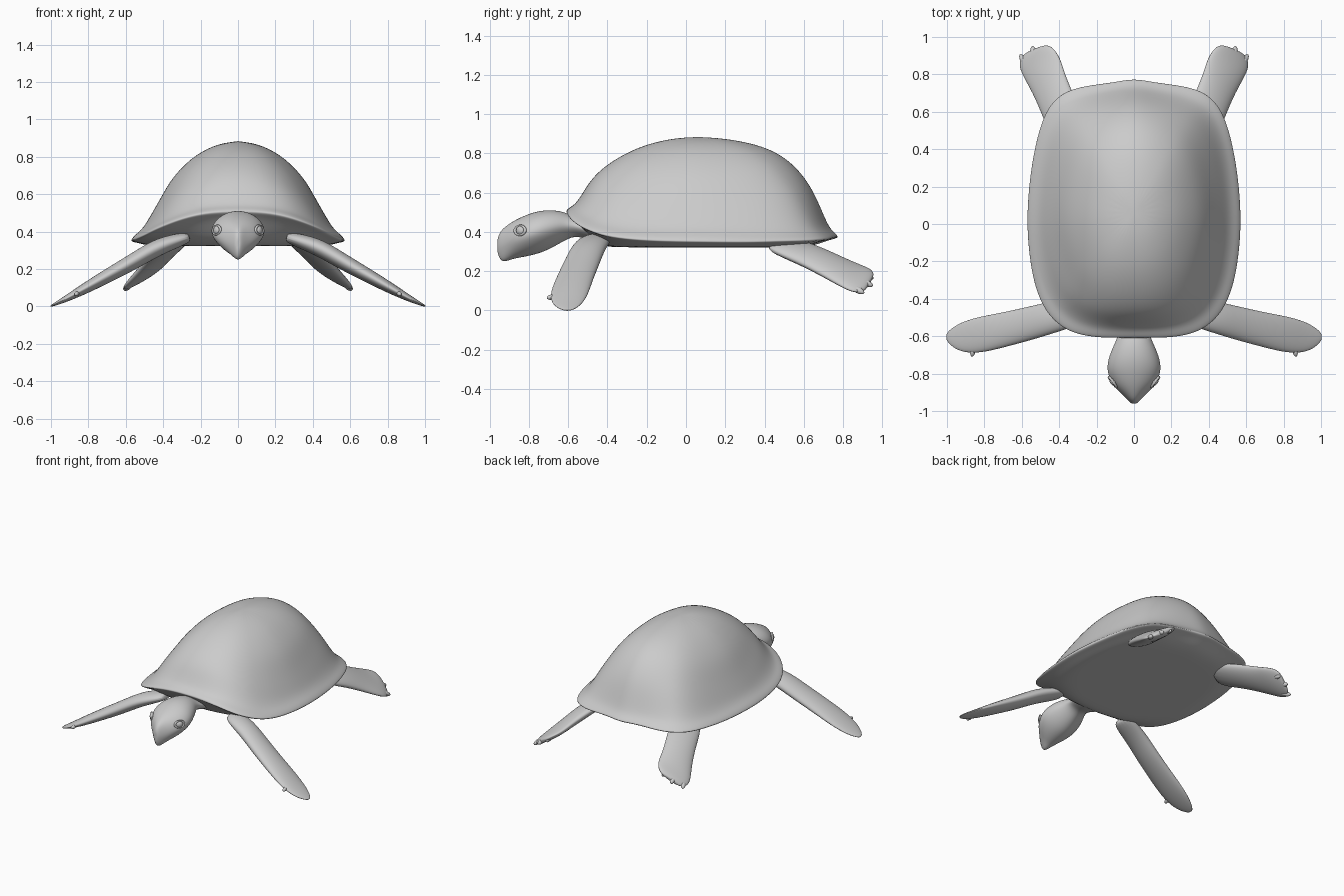
import bpy, bmesh, math
from mathutils import Vector as V

if "Cube" in bpy.data.objects:
    bpy.data.objects.remove(bpy.data.objects["Cube"])


def finish(name, bm, mirror=False, level=2):
    bmesh.ops.recalc_face_normals(bm, faces=bm.faces)
    me = bpy.data.meshes.new(name)
    bm.to_mesh(me)
    bm.free()
    ob = bpy.data.objects.new(name, me)
    bpy.context.collection.objects.link(ob)
    for p in me.polygons:
        p.use_smooth = True
    if mirror:
        ob.modifiers.new("mirror", "MIRROR").use_mirror_merge = False
    if level:
        sub = ob.modifiers.new("smooth", "SUBSURF")
        sub.levels = sub.render_levels = level
    return ob


def skin(bm, rings, ends):
    """Join rings of points with quads and close both ends with fans."""
    rows = [[bm.verts.new(p) for p in r] for r in rings]
    n = len(rows[0])
    for a, b in zip(rows, rows[1:]):
        for i in range(n):
            j = (i + 1) % n
            bm.faces.new((a[i], a[j], b[j], b[i]))
    for row, e in zip((rows[0], rows[-1]), ends):
        c = bm.verts.new(e)
        for i in range(n):
            bm.faces.new((row[i], row[(i + 1) % n], c))


def loft(name, sections, pinch=0.0, mirror=False, n=16):
    """Sections: centre, half-width vector, half-thickness vector."""
    bm = bmesh.new()
    rings = []
    for c, a, b in sections:
        ring = []
        for i in range(n):
            t = 2 * math.pi * i / n
            w = math.cos(t) * (1 - pinch * max(0, -math.sin(t)))
            ring.append(V(c) + V(a) * w + V(b) * math.sin(t))
        rings.append(ring)
    skin(bm, rings, (sections[0][0], sections[-1][0]))
    return finish(name, bm, mirror)


# Shell: rim outline (x, y, z), front to back on one side
half = [(0, -.61, .512), (.1, -.61, .51), (.2, -.608, .50), (.3, -.592, .475),
        (.38, -.558, .445), (.45, -.498, .415), (.505, -.41, .385), (.545, -.28, .368),
        (.566, -.12, .36), (.573, .02, .358), (.565, .18, .356), (.543, .35, .355),
        (.51, .5, .36), (.465, .62, .362), (.395, .697, .368), (.3, .732, .37),
        (.2, .747, .378), (.1, .76, .382), (0, .78, .38)]
rim = half + [(-x, y, z) for x, y, z in half[-2:0:-1]]
CY, TOP, BELLY = .06, .885, .322
steps = [1, .97, .93, .88, .82, .74, .64, .52, .38, .2]
side = [0, .04, .075, .13, .24, .39, .59, .74, .87, .965]
front = [0, .04, .085, .22, .40, .55, .68, .80, .90, .975]
rear = [0, .035, .10, .27, .46, .63, .77, .87, .935, .98]


def shell_ring(s, k=None, drop=0.0):
    ring = []
    for x, y, z in rim:
        dy = y - CY
        u, v = x / .573, dy / (.67 if dy < 0 else .72)
        r = math.hypot(u, v)
        f = s * (1 + (r - 1) * (.2 + .8 * s ** 4)) / r if s < 1 else 1
        if k is None:                       # underside
            h = z + (BELLY - z) * drop - .012
            h = max(h, BELLY)
        else:                               # dome
            w = (v / r) ** 2
            end = front[k] if dy < 0 else rear[k]
            h = z + (TOP - z) * (side[k] * (1 - w) + end * w)
        ring.append((x * f, CY + dy * f, h))
    return ring


bm = bmesh.new()
under = [(.3, 1), (.6, 1), (.72, .92), (.83, .65), (.94, .15), (.999, 0)]
rings = [shell_ring(s, None, d) for s, d in under]
rings += [shell_ring(s, k) for k, s in enumerate(steps)]
skin(bm, rings, ((0, CY, BELLY), (0, CY, TOP)))
finish("shell", bm)

# Head and neck: y, bottom z, top z, half width
head = [(-.38, .33, .45, .15), (-.50, .36, .452, .11), (-.56, .38, .475, .085),
        (-.61, .36, .50, .092), (-.66, .33, .512, .118), (-.72, .298, .514, .142),
        (-.78, .28, .502, .151), (-.84, .268, .478, .13), (-.88, .262, .457, .10),
        (-.92, .246, .43, .057), (-.945, .252, .405, .032), (-.96, .29, .37, .014)]
loft("head_and_neck", [((0, y, (a + b) / 2), (w, 0, 0), (0, 0, (b - a) / 2))
                       for y, a, b, w in head], pinch=.28)

# Front flippers: x, y, half chord, z, half thickness
flip = [(.26, -.45, .08, .37, .03), (.42, -.495, .088, .325, .046), (.55, -.53, .093, .245, .044),
        (.70, -.567, .096, .162, .037), (.82, -.592, .10, .095, .029),
        (.91, -.604, .086, .046, .018), (.97, -.606, .055, .016, .010), (1.003, -.604, .02, .001, .004)]
loft("front_flipper", [((x, y, z), (0, -c, 0), (t * .3, 0, t)) for x, y, c, z, t in flip],
     mirror=True)

# Rear flippers: centre, half chord vector, half thickness
back = [((.33, .45, .345), (.09, -.05, -.03), .035), ((.40, .62, .285), (.085, -.055, -.035), .043),
        ((.455, .75, .22), (.086, -.05, -.045), .037), ((.50, .85, .17), (.108, -.04, -.06), .03),
        ((.525, .905, .15), (.092, -.042, -.06), .023), ((.53, .935, .14), (.06, -.025, -.042), .014)]
span = V((.2, .5, -.2))
loft("rear_flipper", [(c, a, V(a).cross(span).normalized() * -t) for c, a, t in back], mirror=True)


def blobs(name, items):
    """Mirrored ellipsoids: centre, point it runs along, length, radius."""
    bm = bmesh.new()
    for c, d, ln, r in items:
        m = V(d).to_track_quat("Z", "Y").to_matrix().to_4x4()
        m.translation = V(c)
        new = bmesh.ops.create_uvsphere(bm, u_segments=16, v_segments=10, radius=1)["verts"]
        for v in new:
            v.co = m @ V((v.co.x * r, v.co.y * r, v.co.z * ln))
    return finish(name, bm, True, 0)


# Toes at the rear feet and one claw on each front flipper
blobs("rear_toes", [((.475, .915, .175), (.0, 1, -.3), .042, .017),
                    ((.535, .915, .14), (.25, 1, -.4), .04, .017),
                    ((.59, .875, .105), (.6, 1, -.5), .04, .017)])
blobs("front_claw", [((.862, -.685, .068), (.2, -1, -.2), .025, .013)])

# Eyes with lids
blobs("eye", [((.112, -.843, .408), (.8, -.6, .1), .016, .025)])
out = V((.8, -.6, .1))
m = out.to_track_quat("Z", "Y").to_matrix()
bm = bmesh.new()
R, r = 24, 8
grid = []
for i in range(R):
    t = 2 * math.pi * i / R
    row = []
    for j in range(r):
        q = 2 * math.pi * j / r
        d = .028 + .007 * math.cos(q)
        p = V((math.cos(t) * d * 1.15, math.sin(t) * d * .85, .007 * math.sin(q)))
        row.append(bm.verts.new(V((.114, -.845, .408)) + m @ p))
    grid.append(row)
for i in range(R):
    for j in range(r):
        a, b = grid[i], grid[(i + 1) % R]
        bm.faces.new((a[j], b[j], b[(j + 1) % r], a[(j + 1) % r]))
finish("eyelid", bm, True, 0)
